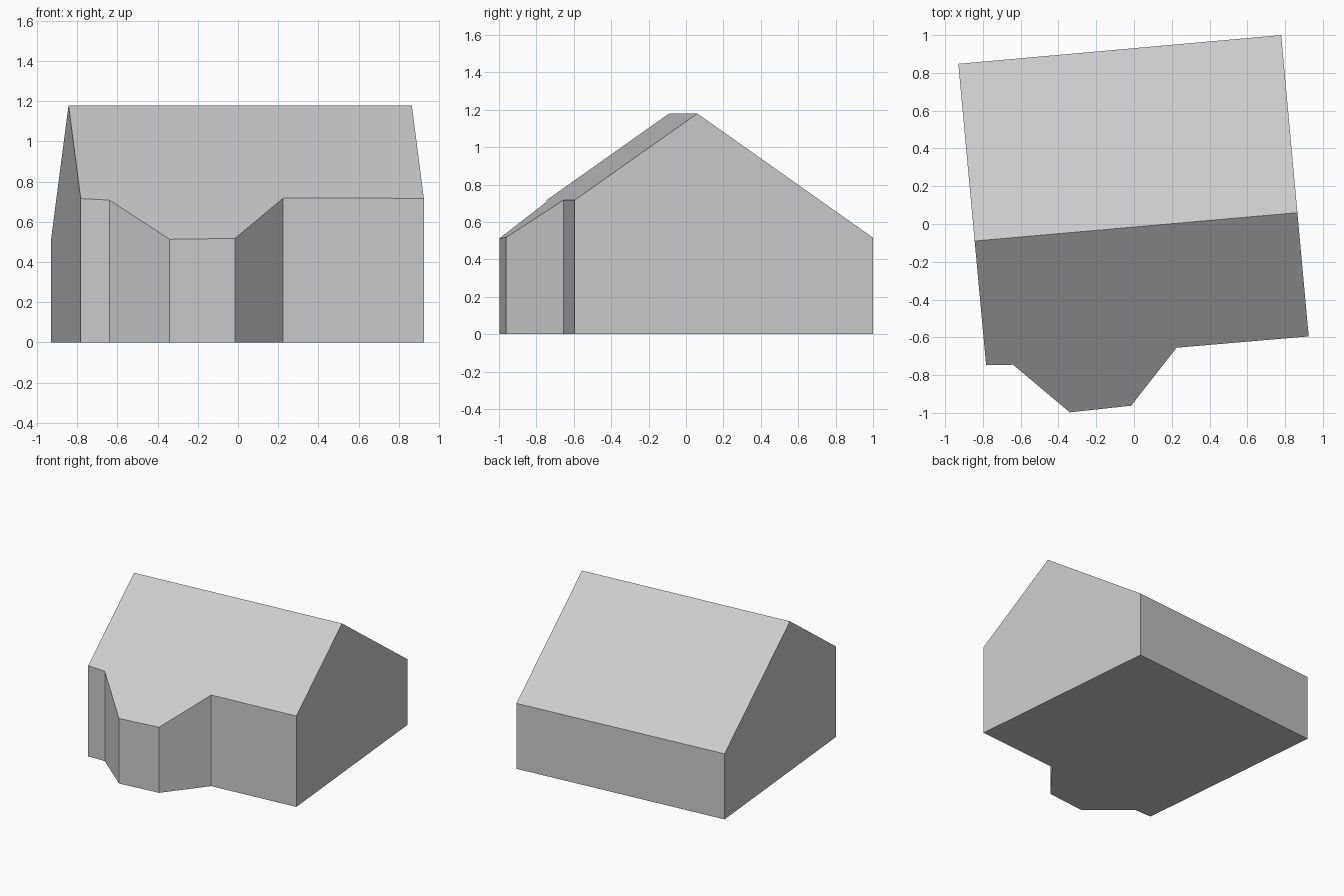
import bpy
import bmesh
from mathutils import Vector

cube = bpy.data.objects.get("Cube")
if cube:
    bpy.data.objects.remove(cube, do_unlink=True)

# Single plain grey
grey = bpy.data.materials.new("plain_grey")
grey.use_nodes = True
colour = (0.6, 0.6, 0.6, 1)
grey.diffuse_color = colour
grey.node_tree.nodes["Principled BSDF"].inputs["Base Color"].default_value = colour

# Footprint with the bay on the front, and the ridge line above it
footprint = [(-0.93, 0.848), (-0.783, -0.747), (-0.64, -0.745), (-0.34, -0.997),
             (-0.015, -0.962), (0.225, -0.655), (0.925, -0.595), (0.779, 1)]
ridge_start = Vector((-0.844, -0.09, 1.18))
ridge_end = Vector((0.865, 0.06, 1.18))
pitch = 0.704

# Walls: raise the footprint into a tall prism
bm = bmesh.new()
base = bm.faces.new([bm.verts.new((x, y, 0)) for x, y in footprint])
raised = bmesh.ops.extrude_face_region(bm, geom=[base], use_keep_orig=True)
top = [v for v in raised["geom"] if isinstance(v, bmesh.types.BMVert)]
bmesh.ops.translate(bm, verts=top, vec=(0, 0, 2))

# Roof: slice the prism with the two pitched planes and close each cut
along = (ridge_end - ridge_start).normalized()
across = Vector((-along.y, along.x, 0))
for side in (-1, 1):
    normal = across * side * pitch + Vector((0, 0, 1))
    cut = bmesh.ops.bisect_plane(
        bm, geom=bm.verts[:] + bm.edges[:] + bm.faces[:], dist=1e-5,
        plane_co=ridge_start, plane_no=normal, clear_outer=True)
    rim = [e for e in cut["geom_cut"] if isinstance(e, bmesh.types.BMEdge)]
    bmesh.ops.holes_fill(bm, edges=rim, sides=0)

bmesh.ops.recalc_face_normals(bm, faces=bm.faces[:])
mesh = bpy.data.meshes.new("house_body")
bm.to_mesh(mesh)
bm.free()
mesh.materials.append(grey)
house = bpy.data.objects.new("house_body", mesh)
bpy.context.collection.objects.link(house)
